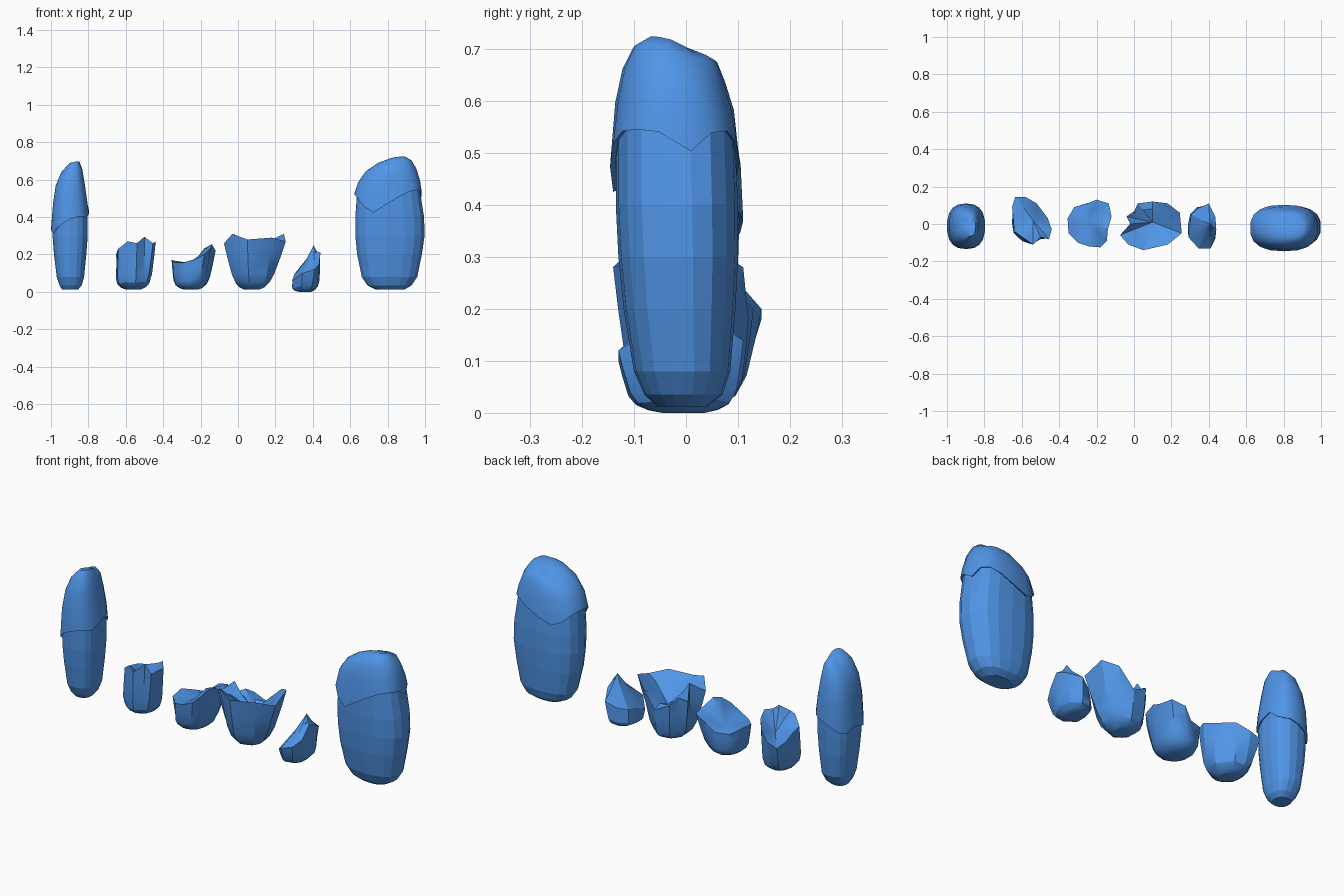
import bpy, bmesh, math
from mathutils import Vector

N = 18
blue = bpy.data.materials.new("blue")
blue.diffuse_color = (0.08, 0.30, 0.80, 1)


def ring(z, x0, x1, y0, y1, power=2.5):
    # rounded-box cross section from its extents
    pts = []
    for i in range(N):
        a = math.tau * (i + 0.5) / N
        c, s = math.cos(a), math.sin(a)
        x = math.copysign(abs(c) ** (2 / power), c)
        y = math.copysign(abs(s) ** (2 / power), s)
        pts.append(Vector(((x0 + x1) / 2 + x * (x1 - x0) / 2,
                           (y0 + y1) / 2 + y * (y1 - y0) / 2, z)))
    return pts


def loft(name, rings, start=None, end=None, smooth=None):
    # skin between rings, with optional centre points closing the ends
    bm = bmesh.new()
    loops = [[bm.verts.new(p) for p in r] for r in rings]
    n = len(loops[0])
    for a, b in zip(loops, loops[1:]):
        for i in range(n):
            j = (i + 1) % n
            bm.faces.new((a[i], a[j], b[j], b[i]))
    for loop, tip in ((loops[0], start), (loops[-1], end)):
        if tip is not None:
            v = bm.verts.new(tip)
            for i in range(n):
                bm.faces.new((loop[i], loop[(i + 1) % n], v))
    bmesh.ops.recalc_face_normals(bm, faces=bm.faces)
    me = bpy.data.meshes.new(name)
    bm.to_mesh(me)
    bm.free()
    me.materials.append(blue)
    ob = bpy.data.objects.new(name, me)
    bpy.context.collection.objects.link(ob)
    if smooth:
        bpy.ops.object.select_all(action='DESELECT')
        ob.select_set(True)
        bpy.context.view_layer.objects.active = ob
        bpy.ops.object.shade_smooth_by_angle(angle=math.radians(smooth))
    return ob


def centre(r):
    return sum(r, Vector()) / len(r)


def capped_block(side, body, cap, rim, tilt, groove):
    # faceted body, its top following the cap edge
    rings = [ring(*b) for b in body]
    for p in rings[-1]:
        p.z = rim(p) + 0.02
    loft(side + "_body", rings, start=centre(rings[0]), end=centre(rings[-1]))
    # smooth cap with wavy lower edge, leaning crown and shallow groove
    rings = [ring(*c) for c in cap]
    for p in rings[0]:
        p.z = rim(p)
    gx = (cap[-1][1] + cap[-1][2]) / 2
    for k, r in enumerate(rings[1:], 1):
        f = k / (len(rings) - 1)
        for p in r:
            p.z += f * (tilt[0] * (p.x - gx) + tilt[1] * (p.y + 0.015))
            p.z -= f * groove * math.exp(-((p.y - 0.02) / 0.025) ** 2)
    lip = [p + (centre(rings[0]) - p) * 0.08 for p in rings[0]]
    for a, b in zip(lip, rings[0]):
        a.z = b.z + 0.004
    tip = centre(rings[-1]) + Vector((0, 0, 0.006))
    loft(side + "_cap", [lip] + rings, end=tip, smooth=50)


# wide block on the right: edge dips near its left corner, jags on the right end
def wide_rim(p):
    dip = 0.12 if p.y < 0 else 0.09
    z = 0.545 - dip * math.exp(-((p.x - 0.715) / 0.075) ** 2)
    z -= 0.05 * math.exp(-((p.x - 0.83) / 0.06) ** 2)
    if p.x > 0.9:
        z -= 0.045 * math.exp(-(p.y / 0.035) ** 2)
    return z


capped_block("wide",
             [(0.012, 0.735, 0.89, -0.055, 0.04), (0.035, 0.69, 0.93, -0.08, 0.07),
              (0.08, 0.66, 0.96, -0.10, 0.085), (0.2, 0.635, 0.985, -0.12, 0.095),
              (0.30, 0.625, 1.0, -0.13, 0.10), (0.40, 0.625, 0.997, -0.135, 0.10),
              (0.5, 0.635, 0.972, -0.135, 0.095)],
             [(0.5, 0.620, 0.984, -0.146, 0.103), (0.59, 0.64, 0.975, -0.136, 0.092),
              (0.65, 0.68, 0.955, -0.122, 0.075), (0.69, 0.74, 0.93, -0.10, 0.06),
              (0.708, 0.80, 0.905, -0.07, 0.04)],
             wide_rim, (0.12, -0.25), 0.015)


# narrow block on the left
def narrow_rim(p):
    return 0.375 + 0.45 * (p.x + 0.9) + 0.02 * math.cos(40 * p.y)


capped_block("narrow",
             [(0.012, -0.94, -0.855, -0.06, 0.03), (0.035, -0.955, -0.835, -0.08, 0.055),
              (0.08, -0.97, -0.822, -0.10, 0.08), (0.2, -0.985, -0.81, -0.115, 0.095),
              (0.29, -0.992, -0.803, -0.122, 0.10), (0.36, -0.993, -0.803, -0.125, 0.103)],
             [(0.38, -1.0, -0.796, -0.134, 0.11), (0.48, -0.99, -0.805, -0.13, 0.105),
              (0.58, -0.975, -0.82, -0.115, 0.09), (0.65, -0.945, -0.832, -0.095, 0.07),
              (0.69, -0.905, -0.848, -0.065, 0.04)],
             narrow_rim, (0.2, -0.1), 0.015)


def broken_stump(name, base, rim, hollow, inner=0.6, depth=0.5, smooth=25, floor=0.012):
    # rounded foot blended up to a jagged rim, then down into a hollow
    bx, by, rx, ry = base
    rim = [Vector(p) for p in rim]
    mid = centre(rim)
    rings = []
    for t, k, blend in ((0, 0.45, 0), (0.05, 0.72, 0.03), (0.15, 0.96, 0.1),
                        (0.32, 1.08, 0.28), (0.7, 1.1, 0.7)):
        r = []
        for p in rim:
            a = math.atan2((p.y - mid.y) / ry, (p.x - mid.x) / rx)
            foot = Vector((bx + rx * k * math.cos(a), by + ry * k * math.sin(a), 0))
            q = foot.lerp(p, blend)
            q.z = floor + (p.z - floor) * t
            r.append(q)
        rings.append(r)
    rings.append(rim)
    hol = Vector(hollow)
    inside = []
    for i, p in enumerate(rim):
        q = hol.lerp(p, inner)
        z = (rim[i - 1].z + 2 * p.z + rim[(i + 1) % len(rim)].z) / 4
        q.z = hol.z + (z - hol.z) * depth
        inside.append(q)
    rings.append(inside)
    loft(name, rings, start=centre(rings[0]), end=hol, smooth=smooth)


broken_stump("stump_1", (-0.56, 0.0, 0.09, 0.1),
             [(-0.44, -0.03, 0.27), (-0.46, 0.03, 0.25), (-0.52, 0.11, 0.24),
              (-0.58, 0.145, 0.20), (-0.635, 0.145, 0.18), (-0.652, 0.09, 0.20),
              (-0.645, 0.02, 0.22), (-0.64, -0.04, 0.23), (-0.59, -0.075, 0.27),
              (-0.54, -0.11, 0.26), (-0.5, -0.07, 0.295), (-0.455, -0.08, 0.26)],
             (-0.54, 0.02, 0.19), 0.55, 0.55)

broken_stump("stump_2", (-0.25, 0.0, 0.086, 0.1),
             [(-0.12, 0.04, 0.22), (-0.135, 0.11, 0.22), (-0.2, 0.13, 0.2),
              (-0.25, 0.11, 0.15), (-0.32, 0.09, 0.15), (-0.355, 0.03, 0.17),
              (-0.35, -0.05, 0.16), (-0.3, -0.1, 0.155), (-0.24, -0.12, 0.17),
              (-0.18, -0.125, 0.2), (-0.145, -0.09, 0.235), (-0.14, -0.03, 0.255)],
             (-0.24, 0.02, 0.155), 0.6, 0.9, 40)

broken_stump("stump_3", (0.075, 0.0, 0.09, 0.1),
             [(0.255, -0.05, 0.27), (0.245, 0.06, 0.31), (0.18, 0.11, 0.28),
              (0.1, 0.12, 0.18), (0.02, 0.11, 0.22), (0.0, 0.065, 0.25),
              (-0.04, 0.04, 0.23), (-0.02, 0.0, 0.31), (-0.075, -0.06, 0.26),
              (-0.03, -0.11, 0.31), (0.05, -0.14, 0.28), (0.18, -0.11, 0.29)],
             (0.1, 0.01, 0.17), 0.65, 0.7)

broken_stump("stump_4", (0.36, -0.005, 0.07, 0.095),
             [(0.44, -0.03, 0.21), (0.435, 0.04, 0.18), (0.4, 0.11, 0.14),
              (0.345, 0.085, 0.11), (0.305, 0.05, 0.1), (0.3, -0.01, 0.09),
              (0.29, -0.07, 0.06), (0.345, -0.13, 0.10), (0.41, -0.13, 0.12),
              (0.435, -0.08, 0.15)],
             (0.405, 0.0, 0.25), 0.4, 0.5, 25, 0.0)
